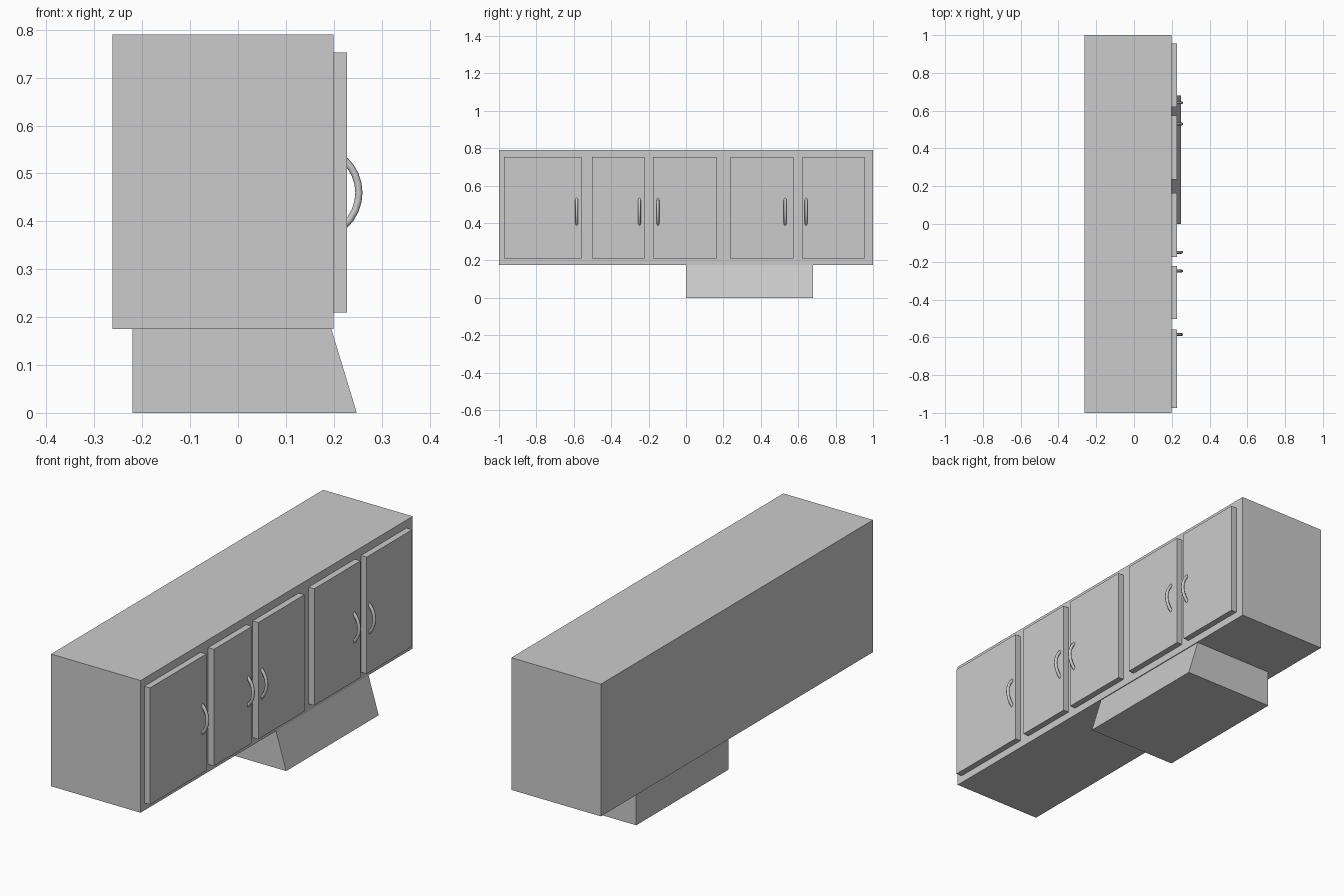
import bpy, bmesh, math

if "Cube" in bpy.data.objects:
    bpy.data.objects.remove(bpy.data.objects["Cube"])


def prism(name, profile, y0, y1):
    """Extrude an (x, z) profile along y."""
    bm = bmesh.new()
    face = bm.faces.new([bm.verts.new((x, y0, z)) for x, z in profile])
    ext = bmesh.ops.extrude_face_region(bm, geom=[face])
    verts = [v for v in ext["geom"] if isinstance(v, bmesh.types.BMVert)]
    bmesh.ops.translate(bm, verts=verts, vec=(0, y1 - y0, 0))
    bmesh.ops.recalc_face_normals(bm, faces=bm.faces)
    mesh = bpy.data.meshes.new(name)
    bm.to_mesh(mesh)
    bm.free()
    ob = bpy.data.objects.new(name, mesh)
    bpy.context.collection.objects.link(ob)
    return ob


def box(name, x0, x1, y0, y1, z0, z1):
    return prism(name, [(x0, z0), (x1, z0), (x1, z1), (x0, z1)], y0, y1)


def handle(name, y):
    """Bowed bar handle: a round tube swept along a shallow arc."""
    cu = bpy.data.curves.new(name, 'CURVE')
    cu.dimensions = '3D'
    cu.bevel_depth = 0.0075
    cu.bevel_resolution = 2
    cu.use_fill_caps = True
    sp = cu.splines.new('POLY')
    n, r, half = 8, 0.093, math.radians(47)
    sp.points.add(n)
    for i, p in enumerate(sp.points):
        a = -half + 2 * half * i / n
        p.co = (0.2525 - r + r * math.cos(a), y, 0.46 + r * math.sin(a), 1)
    ob = bpy.data.objects.new(name, cu)
    bpy.context.collection.objects.link(ob)
    bpy.ops.object.select_all(action='DESELECT')
    ob.select_set(True)
    bpy.context.view_layer.objects.active = ob
    bpy.ops.object.convert(target='MESH')
    bpy.ops.object.shade_smooth_by_angle(angle=math.radians(50))


# Cabinet carcass
box("cabinet_body", -0.262, 0.199, -1, 1, 0.175, 0.79)

# Extractor hood with slanted front below the cabinet
prism("range_hood", [(-0.22, 0), (0.248, 0), (0.195, 0.175), (-0.22, 0.175)], 0, 0.68)

# Doors (y start, y end) with their handle position
doors = [(-0.973, -0.559, -0.585), (-0.503, -0.222, -0.249), (-0.176, 0.163, -0.15),
         (0.235, 0.575, 0.53), (0.62, 0.955, 0.642)]
for i, (y0, y1, hy) in enumerate(doors, 1):
    box(f"door_{i}", 0.199, 0.228, y0, y1, 0.21, 0.753)
    handle(f"door_handle_{i}", hy)
